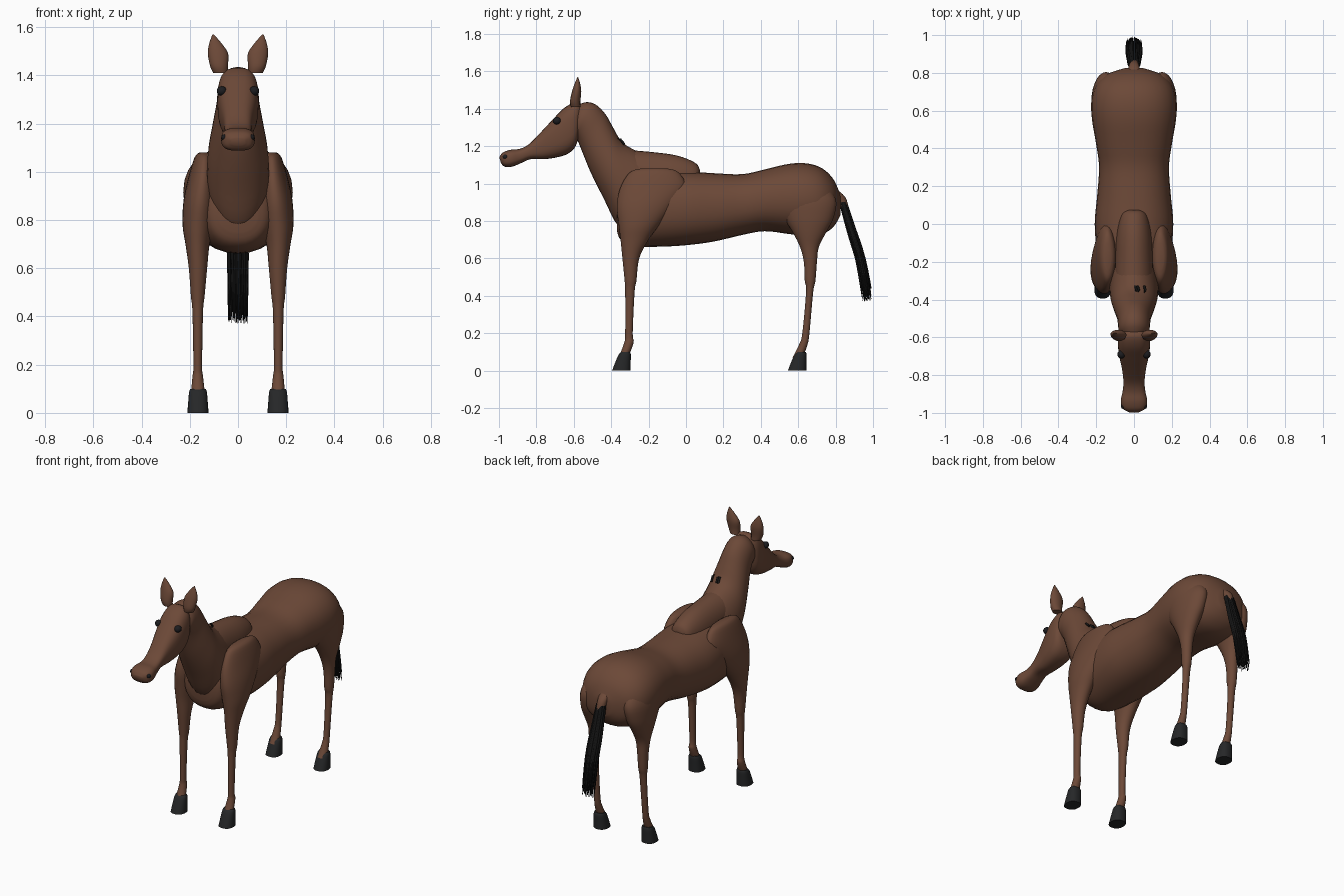
import bpy, bmesh, math, random
from mathutils import Vector

random.seed(4)
cube = bpy.data.objects.get("Cube")
if cube:
    bpy.data.objects.remove(cube, do_unlink=True)


def material(name, colour, roughness=0.8):
    mat = bpy.data.materials.new(name)
    mat.diffuse_color = (*colour, 1)
    mat.use_nodes = True
    shader = mat.node_tree.nodes["Principled BSDF"]
    shader.inputs["Base Color"].default_value = (*colour, 1)
    shader.inputs["Roughness"].default_value = roughness
    return mat


coat = material("brown coat", (.15, .066, .039))
horn = material("dark hoof", (.019, .02, .021))
hair = material("black hair", (.007, .007, .007))
eye_black = material("eye black", (.012, .012, .014), .3)


def finish(name, bm, mat, mirror=False):
    """Turn a bmesh into a smooth shaded object, mirrored to the right if asked."""
    bmesh.ops.recalc_face_normals(bm, faces=bm.faces)
    mesh = bpy.data.meshes.new(name)
    bm.to_mesh(mesh)
    bm.free()
    mesh.materials.append(mat)
    obj = bpy.data.objects.new(name, mesh)
    bpy.context.collection.objects.link(obj)
    if mirror:
        obj.modifiers.new("Mirror", "MIRROR")
    bpy.ops.object.select_all(action="DESELECT")
    bpy.context.view_layer.objects.active = obj
    obj.select_set(True)
    bpy.ops.object.shade_smooth_by_angle(angle=math.radians(50))
    return obj


def spline(rows, steps):
    """Catmull-Rom interpolation through rows of numbers."""
    result = []
    for i in range(len(rows) - 1):
        a, b = rows[max(i - 1, 0)], rows[i]
        c, d = rows[i + 1], rows[min(i + 2, len(rows) - 1)]
        for s in range(steps):
            t = s / steps
            result.append([q + t / 2 * (r - p + t * (2 * p - 5 * q + 4 * r - u
                           + t * (3 * q - 3 * r + u - p)))
                           for p, q, r, u in zip(a, b, c, d)])
    return result + [rows[-1]]


def loft(name, rows, mat, power=1.0, mirror=False, steps=4, sides=28):
    """Skin rings; each row is y, z of one edge, y, z of the other, half width, x."""
    def bend(v):
        return math.copysign(abs(v) ** power, v)

    bm = bmesh.new()
    rings = []
    for y1, z1, y2, z2, w, x in spline(rows, steps):
        one, two = Vector((x, y1, z1)), Vector((x, y2, z2))
        mid, axis = (one + two) / 2, (one - two) / 2
        angles = [math.tau * k / sides for k in range(sides)]
        rings.append([bm.verts.new(mid + axis * bend(math.sin(a))
                      + Vector((w * bend(math.cos(a)), 0, 0))) for a in angles])
    for low, high in zip(rings, rings[1:]):
        for k in range(sides):
            n = (k + 1) % sides
            bm.faces.new((low[k], low[n], high[n], high[k]))
    bm.faces.new(rings[0])
    bm.faces.new(rings[-1])
    return finish(name, bm, mat, mirror)


def upright(rows):
    """Rows of y, top, bottom, half width."""
    return [(y, top, y, low, w, 0) for y, top, low, w in rows]


def level(rows, shift=0.0):
    """Rows of z, front, back, x, half width."""
    return [(f + shift, z, b + shift, z, w, x) for z, f, b, x, w in rows]


def ball(name, centre, size, mat):
    bm = bmesh.new()
    bmesh.ops.create_uvsphere(bm, u_segments=16, v_segments=10, radius=1)
    for v in bm.verts:
        v.co = Vector(centre) + v.co * Vector(size)
    return finish(name, bm, mat, mirror=True)


def strands(name, paths, depth):
    """Tapering hairs as one bevelled curve."""
    curve = bpy.data.curves.new(name, "CURVE")
    curve.dimensions = "3D"
    curve.bevel_depth = depth
    curve.bevel_resolution = 1
    curve.use_fill_caps = True
    for path in paths:
        line = curve.splines.new("POLY")
        line.points.add(len(path) - 1)
        for i, (point, co) in enumerate(zip(line.points, path)):
            point.co = (*co, 1)
            t = i / (len(path) - 1)
            point.radius = 1 - .85 * t ** 4
    curve.materials.append(hair)
    obj = bpy.data.objects.new(name, curve)
    bpy.context.collection.objects.link(obj)


# Barrel, from chest to rump
loft("body", upright([
    (-.37, .9, .75, .08), (-.35, .96, .7, .125), (-.28, 1.04, .665, .165),
    (-.15, 1.07, .662, .195), (0, 1.065, .67, .208), (.15, 1.055, .69, .195),
    (.3, 1.05, .725, .185), (.42, 1.075, .745, .2), (.55, 1.105, .73, .222),
    (.65, 1.107, .72, .226), (.73, 1.08, .73, .205), (.79, 1.02, .77, .15),
    (.825, .94, .83, .05)]), coat, power=.9)

# Raised withers behind the neck
loft("withers", upright([
    (.075, 1.07, 1.02, .025), (.05, 1.11, .97, .065), (-.05, 1.15, .9, .092),
    (-.2, 1.17, .9, .1), (-.33, 1.18, .95, .1)]), coat)

# Neck, rows run from the chest to the poll
loft("neck", [
    (-.14, 1.1, -.25, .72, .11, 0), (-.25, 1.165, -.36, .77, .128, 0),
    (-.34, 1.22, -.44, .92, .125, 0), (-.39, 1.3, -.51, 1.06, .106, 0),
    (-.43, 1.37, -.555, 1.17, .09, 0), (-.48, 1.42, -.58, 1.23, .085, 0),
    (-.53, 1.435, -.6, 1.25, .08, 0), (-.58, 1.42, -.61, 1.28, .06, 0)], coat)

# Head with cheek, narrow bridge and wider muzzle
loft("head", [
    (-.55, 1.4, -.57, 1.27, .05, 0), (-.59, 1.432, -.59, 1.2, .08, 0),
    (-.65, 1.405, -.63, 1.16, .085, 0), (-.71, 1.345, -.69, 1.14, .078, 0),
    (-.78, 1.27, -.76, 1.13, .063, 0), (-.84, 1.21, -.83, 1.13, .056, 0),
    (-.89, 1.185, -.88, 1.11, .06, 0), (-.94, 1.18, -.93, 1.09, .07, 0),
    (-.98, 1.165, -.97, 1.09, .06, 0), (-.998, 1.14, -.99, 1.11, .03, 0)],
    coat, power=.72)

# Ears
loft("ears", level([
    (1.41, -.615, -.565, .073, .03), (1.44, -.62, -.565, .079, .037),
    (1.49, -.61, -.56, .083, .042), (1.53, -.597, -.565, .093, .027),
    (1.57, -.58, -.577, .103, .003)]), coat, mirror=True, sides=16)

# Front and hind legs, rows run from the hip down to the pastern
loft("front_legs", level([
    (1.08, -.24, -.1, .14, .02), (1.06, -.3, -.04, .14, .04),
    (.98, -.35, 0, .145, .06), (.88, -.37, -.06, .156, .07),
    (.78, -.36, -.14, .165, .065), (.7, -.35, -.2, .168, .05),
    (.6, -.34, -.25, .166, .038), (.48, -.328, -.265, .167, .028),
    (.42, -.325, -.275, .167, .022), (.2, -.325, -.285, .167, .018),
    (.15, -.33, -.28, .167, .022), (.07, -.36, -.31, .166, .03)]),
    coat, mirror=True)
loft("hind_legs", level([
    (1.02, .5, .72, .13, .05), (.92, .47, .8, .145, .075),
    (.82, .52, .79, .155, .07), (.74, .57, .75, .163, .055),
    (.66, .61, .71, .165, .04), (.58, .63, .7, .167, .032),
    (.48, .635, .692, .167, .027), (.42, .642, .68, .167, .022),
    (.2, .622, .66, .167, .018), (.14, .605, .65, .167, .021),
    (.07, .57, .625, .166, .03)]), coat, mirror=True)

# Hooves
hoof = [(.1, -.345, -.3, .166, .032), (.085, -.36, -.295, .166, .037),
        (.04, -.38, -.296, .166, .041), (0, -.395, -.297, .166, .044)]
for name, shift in (("front_hooves", 0), ("hind_hooves", .94)):
    loft(name, level(hoof, shift), horn, power=.85, mirror=True)

# Eyes and nostrils
ball("eyes", (.067, -.69, 1.335), (.021, .022, .02), eye_black)
ball("nostrils", (.056, -.965, 1.143), (.013, .015, .013), eye_black)

# Tail: short dock and a bundle of long hairs
loft("tail_dock", level([
    (.98, .73, .79, 0, .035), (.93, .79, .85, 0, .03),
    (.87, .82, .87, 0, .025)]), coat)
paths = []
for i in range(90):
    angle, reach = random.uniform(0, math.tau), math.sqrt(random.random())
    dx, dy = .04 * reach * math.cos(angle), .024 * reach * math.sin(angle)
    tip = random.uniform(.37, .46)
    guide = [(.84, .9), (.885, .75), (.932, .6), (.968, tip)]
    path = []
    for k, (y, z) in enumerate(spline(guide, 3)):
        spread = min(1, .65 + k * .08)
        path.append((dx * spread, y + dy * spread, z))
    paths.append(path)
strands("tail_hair", paths, .007)

# Small tuft at the base of the mane
strands("mane_tuft", [[(x, -.33, 1.21), (x + .005, -.35, 1.235), (x, -.365, 1.24)]
                      for x in (.008, .02, .055)], .007)
